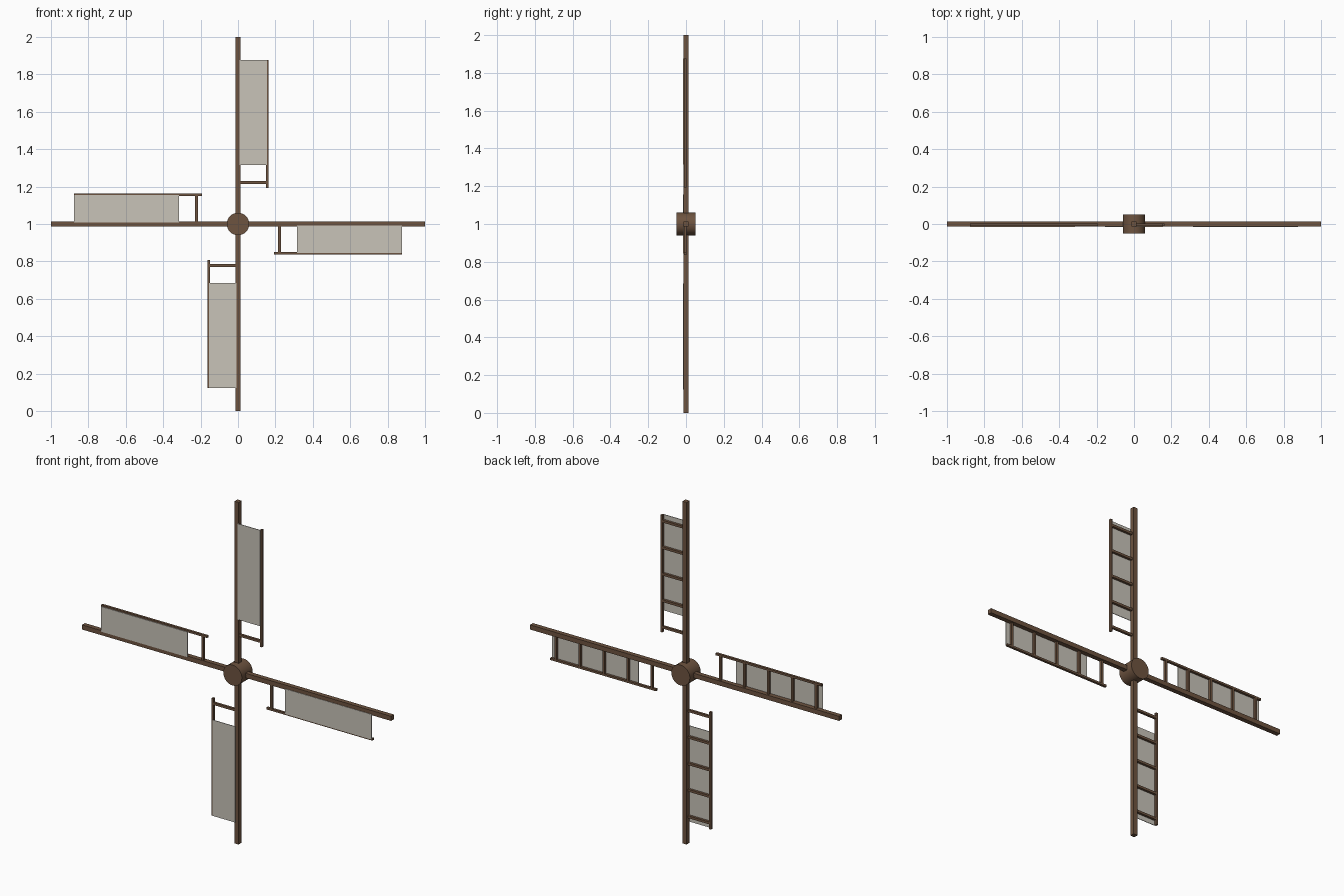
import bpy, math
from mathutils import Matrix, Vector

if "Cube" in bpy.data.objects:
    bpy.data.objects.remove(bpy.data.objects["Cube"])


def material(name, rgb):
    m = bpy.data.materials.new(name)
    m.diffuse_color = (*rgb, 1)
    m.use_nodes = True
    m.node_tree.nodes["Principled BSDF"].inputs["Base Color"].default_value = m.diffuse_color
    return m


WOOD = material("brown wood", (0.155, 0.088, 0.051))
CLOTH = material("sail cloth", (0.578, 0.546, 0.485))
CENTRE = Matrix.Translation((0, 0, 1))


def box(name, lo, hi, mat, angle):
    """Box given by its corners on the upright blade, turned about the hub."""
    bpy.ops.mesh.primitive_cube_add(size=1)
    ob = bpy.context.object
    ob.name = name
    lo, hi = Vector(lo), Vector(hi)
    place = Matrix.Translation((lo + hi) / 2) @ Matrix.Diagonal((*(hi - lo), 1))
    ob.data.transform(CENTRE @ Matrix.Rotation(angle, 4, 'Y') @ place)
    ob.data.materials.append(mat)


# Hub
bpy.ops.mesh.primitive_cylinder_add(vertices=32, radius=0.06, depth=0.1,
                                    location=(0, 0, 1), rotation=(math.pi / 2, 0, 0))
hub = bpy.context.object
hub.name = "hub"
hub.data.materials.append(WOOD)
bpy.ops.object.shade_smooth_by_angle(angle=math.radians(40))

S = 0.0135             # half thickness of the main beam
Y0, Y1 = -0.011, 0.003  # depth of the lattice

for i in range(4):
    a = i * math.pi / 2
    # Main beam, outer rail and cloth of each blade
    box(f"beam_{i}", (-S, -S, 0), (S, S, 1), WOOD, a)
    box(f"rail_{i}", (0.151, Y0, 0.192), (0.163, Y1, 0.877), WOOD, a)
    box(f"sail_{i}", (0.008, -0.016, 0.315), (0.155, -0.0125, 0.876), CLOTH, a)
    # Rungs between beam and rail
    for k in range(5):
        z = 0.222 + 0.155 * k
        box(f"rung_{i}_{k}", (0.01, Y0, z - 0.007), (0.153, Y1, z + 0.007), WOOD, a)
